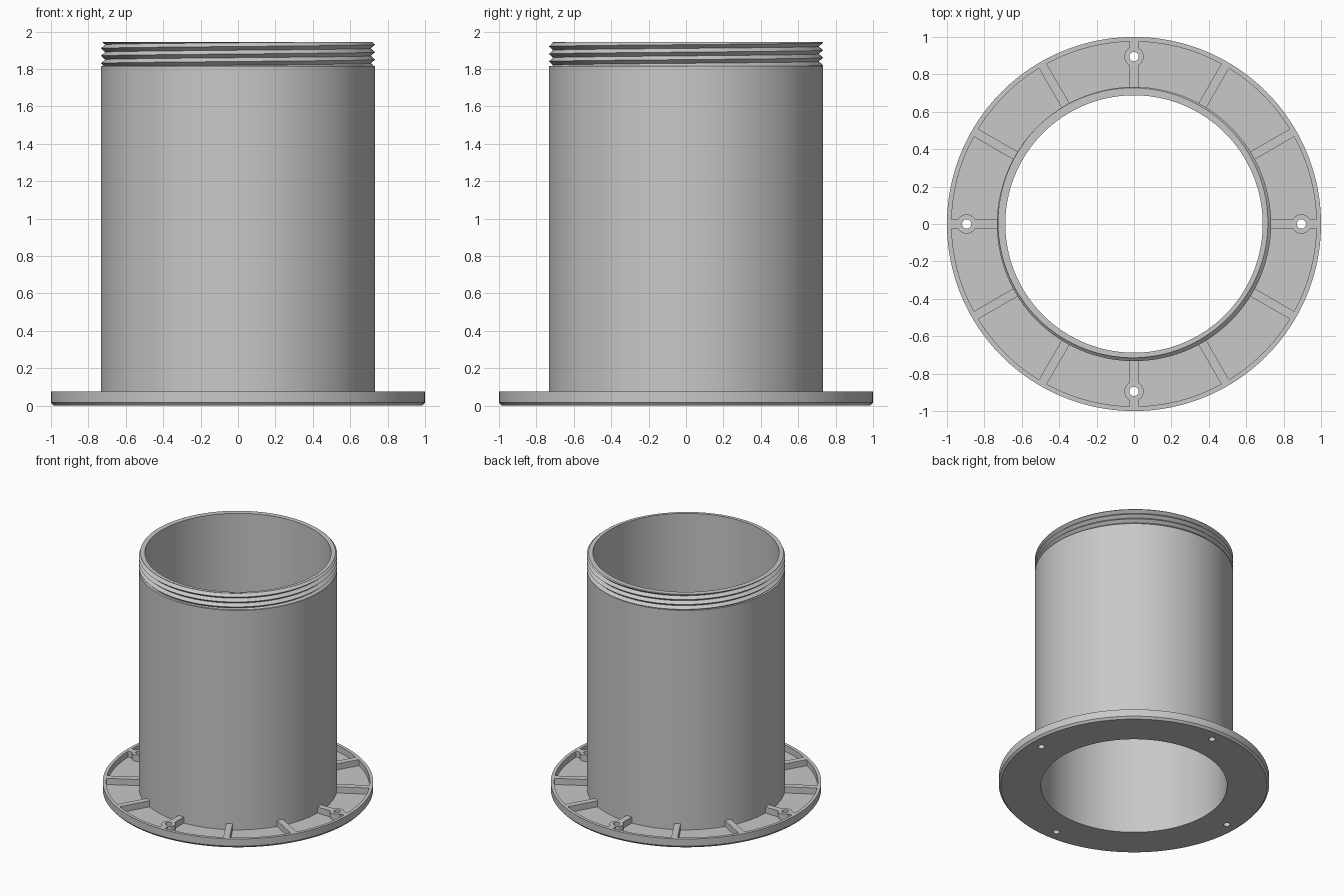
import bpy, bmesh
from math import cos, sin, pi, tau, floor
from mathutils import Matrix

SEG = 160
BORE, WALL, ROOT = 0.688, 0.733, 0.709
FLOOR, RIM_TOP = 0.025, 0.075
SHOULDER, TOP = 1.815, 1.945

if "Cube" in bpy.data.objects:
    bpy.data.objects.remove(bpy.data.objects["Cube"], do_unlink=True)

grey = bpy.data.materials.new("light_grey")
grey.use_nodes = True
grey.diffuse_color = (0.58, 0.58, 0.58, 1)
grey.node_tree.nodes["Principled BSDF"].inputs["Base Color"].default_value = grey.diffuse_color


def make_object(name, bm):
    bmesh.ops.remove_doubles(bm, verts=bm.verts, dist=1e-5)
    bmesh.ops.recalc_face_normals(bm, faces=bm.faces)
    mesh = bpy.data.meshes.new(name)
    bm.to_mesh(mesh)
    bm.free()
    mesh.materials.append(grey)
    obj = bpy.data.objects.new(name, mesh)
    bpy.context.collection.objects.link(obj)
    return obj


def revolve(name, rings):
    """Closed ring; each profile point is a function of angle giving (r, z)."""
    bm = bmesh.new()
    grid = []
    for i in range(SEG + 1):
        a = tau * i / SEG
        column = []
        for point in rings:
            r, z = point(a)
            column.append(bm.verts.new((r * cos(a), r * sin(a), z)))
        grid.append(column)
    n = len(rings)
    for c0, c1 in zip(grid, grid[1:]):
        for j in range(n):
            k = (j + 1) % n
            bm.faces.new((c0[j], c1[j], c1[k], c0[k]))
    bmesh.ops.remove_doubles(bm, verts=bm.verts, dist=1e-5)
    return make_object(name, bm)


def fixed(points):
    return [lambda a, p=p: p for p in points]


def cylinder(name, x, radius, z0, z1, angle):
    bm = bmesh.new()
    place = Matrix.Rotation(angle, 4, 'Z') @ Matrix.Translation((x, 0, (z0 + z1) / 2))
    bmesh.ops.create_cone(bm, cap_ends=True, segments=32, radius1=radius,
                          radius2=radius, depth=z1 - z0, matrix=place)
    return make_object(name, bm)


def bar(name, x0, x1, width, z0, z1, angle):
    bm = bmesh.new()
    place = (Matrix.Rotation(angle, 4, 'Z')
             @ Matrix.Translation(((x0 + x1) / 2, 0, (z0 + z1) / 2))
             @ Matrix.Diagonal((x1 - x0, width, z1 - z0, 1)))
    bmesh.ops.create_cube(bm, size=1, matrix=place)
    return make_object(name, bm)


def combine(target, helper, operation):
    """Apply a boolean with a helper, then discard the helper."""
    helper.hide_render = True
    mod = target.modifiers.new("combine", 'BOOLEAN')
    mod.operation, mod.object, mod.solver = operation, helper, 'EXACT'
    bpy.context.view_layer.objects.active = target
    bpy.ops.object.modifier_apply(modifier=mod.name)
    bpy.data.objects.remove(helper, do_unlink=True)


# Flange: dished ring with raised rim and chamfered lower edge
flange = revolve("flange", fixed([
    (BORE, 0), (0.985, 0), (1, 0.017), (1, RIM_TOP),
    (0.975, RIM_TOP), (0.975, FLOOR), (BORE, FLOOR)]))

# Radial ribs, screw bosses and screw holes
for i in range(12):
    combine(flange, bar("rib", 0.72, 0.985, 0.048, 0.012, RIM_TOP, i * tau / 12), 'UNION')
for i in range(4):
    combine(flange, cylinder("boss", 0.895, 0.052, 0.012, RIM_TOP, i * pi / 2), 'UNION')
for i in range(4):
    combine(flange, cylinder("hole", 0.895, 0.025, -0.1, 0.2, i * pi / 2), 'DIFFERENCE')

# Tube with a stepped neck
tube = revolve("tube", fixed([
    (BORE, FLOOR), (WALL, FLOOR), (WALL, SHOULDER),
    (ROOT, SHOULDER), (ROOT, TOP), (BORE, TOP)]))

# Helical V thread around the neck
PITCH, CREST_Z = 0.04, 1.85


def thread_point(k):
    def point(a):
        z = CREST_Z + PITCH * (k / 2 + a / tau)
        z = min(max(z, SHOULDER), TOP)
        phase = (z - CREST_Z) / PITCH - a / tau
        wave = abs(2 * (phase - floor(phase)) - 1)
        return ROOT + 0.001 + (WALL - ROOT - 0.001) * wave, z
    return point


thread = revolve("screw_thread", fixed([(ROOT, SHOULDER)])
                 + [thread_point(k) for k in range(-5, 7)] + fixed([(ROOT, TOP)]))

# Smooth curved walls, keep edges sharp
bpy.ops.object.select_all(action='DESELECT')
for obj in (flange, tube, thread):
    obj.select_set(True)
bpy.context.view_layer.objects.active = tube
bpy.ops.object.shade_smooth_by_angle(angle=pi / 6)
